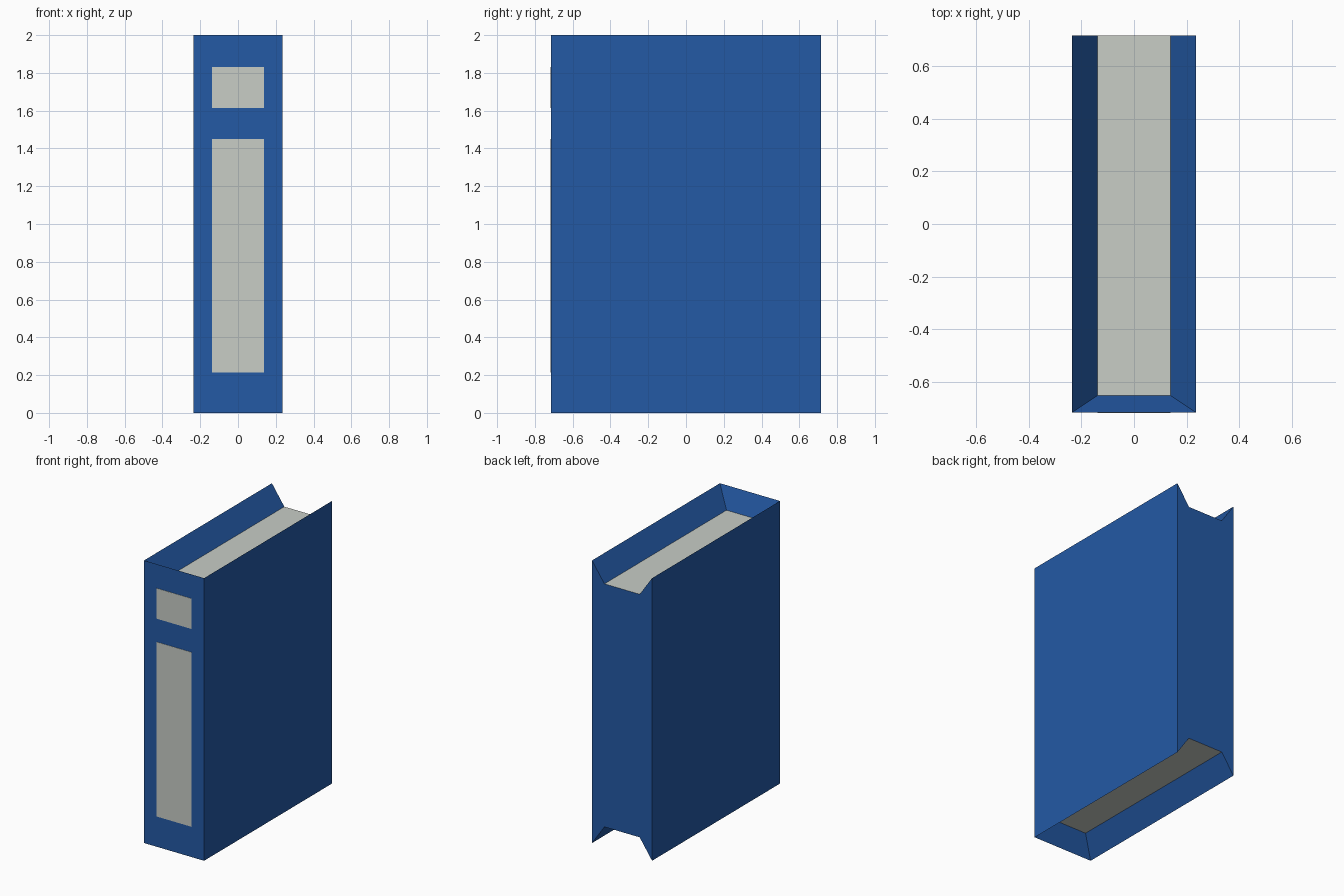
import bpy
import bmesh

if "Cube" in bpy.data.objects:
    bpy.data.objects.remove(bpy.data.objects["Cube"], do_unlink=True)


def make_material(name, rgb):
    mat = bpy.data.materials.new(name)
    mat.use_nodes = True
    colour = (*rgb, 1.0)
    mat.diffuse_color = colour
    mat.node_tree.nodes["Principled BSDF"].inputs["Base Color"].default_value = colour
    return mat


blue = make_material("cover blue", (0.017, 0.100, 0.375))
cream = make_material("paper grey", (0.58, 0.61, 0.565))

HALF_W, HALF_D, HEIGHT = 0.235, 0.715, 2.0
PAGE_W, PAGE_FRONT, RECESS = 0.138, -0.65, 0.14


def make_object(name, bm, materials):
    bmesh.ops.recalc_face_normals(bm, faces=bm.faces)
    mesh = bpy.data.meshes.new(name)
    bm.to_mesh(mesh)
    bm.free()
    for mat in materials:
        mesh.materials.append(mat)
    obj = bpy.data.objects.new(name, mesh)
    bpy.context.collection.objects.link(obj)
    return obj


# Book body: a block with bevelled page recesses in both ends, open at the back
bm = bmesh.new()
ends = []
for rim_z, page_z in ((0.0, RECESS), (HEIGHT, HEIGHT - RECESS)):
    corners = {}
    for side in (-1, 1):
        for key, x, y, z in (
            ("rim_front", HALF_W, -HALF_D, rim_z),
            ("rim_back", HALF_W, HALF_D, rim_z),
            ("page_front", PAGE_W, PAGE_FRONT, page_z),
            ("page_back", PAGE_W, HALF_D, page_z),
        ):
            corners[key, side] = bm.verts.new((side * x, y, z))
    ends.append(corners)

for c in ends:
    # Page floor, front slope and two side slopes
    pages = bm.faces.new([c["page_front", -1], c["page_front", 1],
                          c["page_back", 1], c["page_back", -1]])
    pages.material_index = 1
    bm.faces.new([c["rim_front", -1], c["rim_front", 1],
                  c["page_front", 1], c["page_front", -1]])
    for side in (-1, 1):
        bm.faces.new([c["rim_front", side], c["page_front", side],
                      c["page_back", side], c["rim_back", side]])

low, high = ends
# Spine, covers and notched back
bm.faces.new([low["rim_front", -1], low["rim_front", 1],
              high["rim_front", 1], high["rim_front", -1]])
for side in (-1, 1):
    bm.faces.new([low["rim_front", side], low["rim_back", side],
                  high["rim_back", side], high["rim_front", side]])
bm.faces.new([low["rim_back", -1], low["page_back", -1],
              low["page_back", 1], low["rim_back", 1],
              high["rim_back", 1], high["page_back", 1],
              high["page_back", -1], high["rim_back", -1]])
make_object("book_body", bm, [blue, cream])


# Blank labels on the spine
def spine_label(name, z_low, z_high, thickness=0.004):
    bm = bmesh.new()
    bmesh.ops.create_cube(bm, size=1.0)
    bmesh.ops.scale(bm, verts=bm.verts, vec=(2 * PAGE_W, thickness, z_high - z_low))
    bmesh.ops.translate(bm, verts=bm.verts, vec=(0, -HALF_D, (z_low + z_high) / 2))
    make_object(name, bm, [cream])


spine_label("upper_spine_label", 1.615, 1.83)
spine_label("lower_spine_label", 0.215, 1.45)
